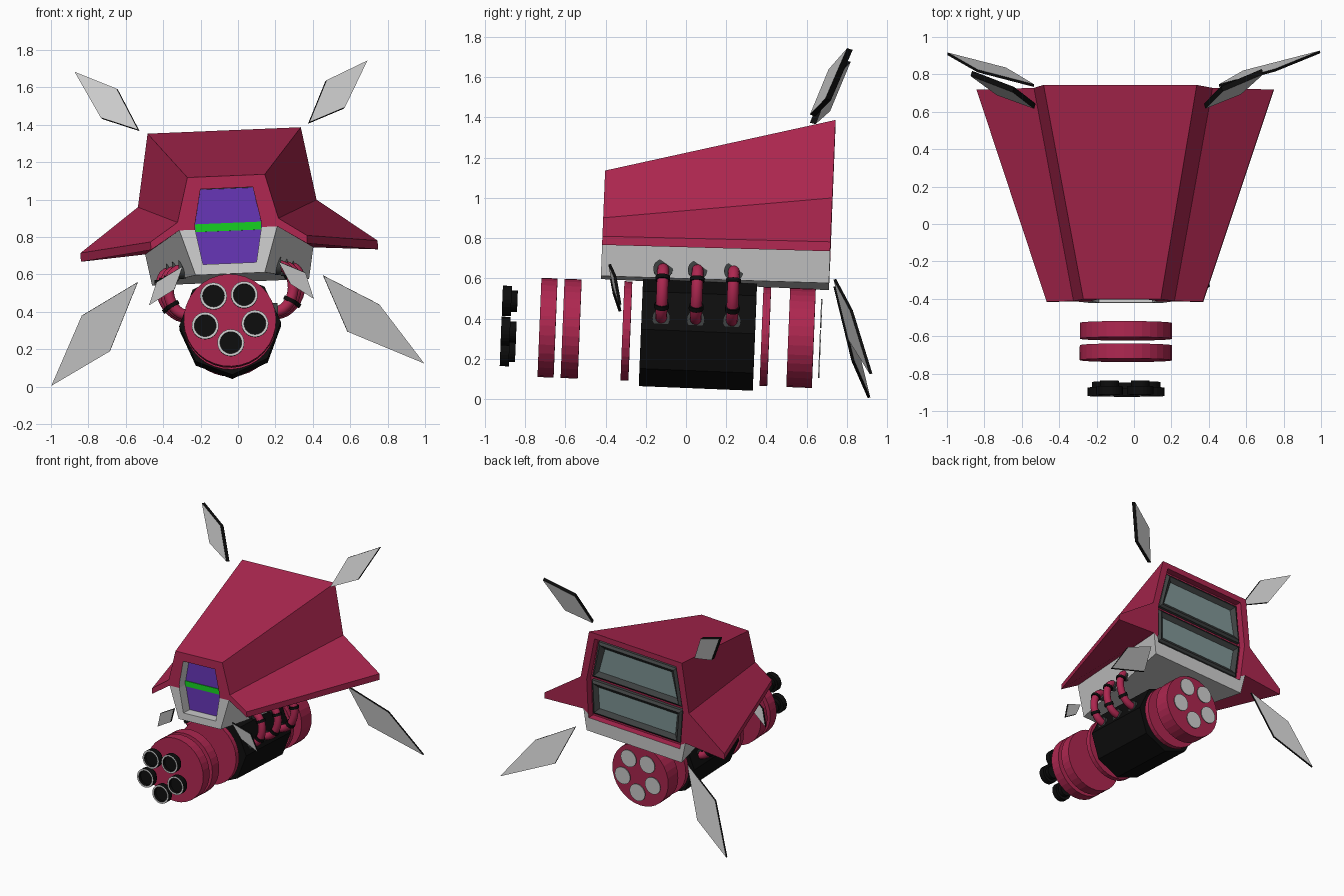
import bpy, bmesh, math
from mathutils import Matrix, Vector

if "Cube" in bpy.data.objects:
    bpy.data.objects.remove(bpy.data.objects["Cube"])

# Craft frame: slight roll and pitch
SHIP = (Matrix.Translation((-0.05, 0, 0.8)) @ Matrix.Rotation(math.radians(-2.4), 4, 'Y')
        @ Matrix.Rotation(math.radians(-2.3), 4, 'X'))


def material(name, r, g, b):
    m = bpy.data.materials.new(name)
    m.diffuse_color = (r, g, b, 1)
    m.use_nodes = True
    m.node_tree.nodes["Principled BSDF"].inputs["Base Color"].default_value = m.diffuse_color
    return m


RED = material("crimson", 0.42, 0.02, 0.08)
GRAY = material("light_gray", 0.62, 0.62, 0.62)
BLACK = material("black", 0.004, 0.004, 0.004)
DARK = material("dark_gray", 0.05, 0.055, 0.055)
GLASS = material("smoky_glass", 0.22, 0.31, 0.31)
PURPLE = material("purple", 0.13, 0.035, 0.46)
GREEN = material("green", 0.008, 0.62, 0.015)


def add_mesh(name, verts, faces, mats, matrix=SHIP):
    """faces: list of (vertex indices, material)"""
    bm = bmesh.new()
    vs = [bm.verts.new(matrix @ Vector(v)) for v in verts]
    for idx, mat in faces:
        bm.faces.new([vs[i] for i in idx]).material_index = mats.index(mat)
    bmesh.ops.recalc_face_normals(bm, faces=bm.faces)
    me = bpy.data.meshes.new(name)
    bm.to_mesh(me)
    bm.free()
    for m in mats:
        me.materials.append(m)
    ob = bpy.data.objects.new(name, me)
    bpy.context.collection.objects.link(ob)
    return ob


def loft(name, loops, band_mats, cap_mats, matrix=SHIP):
    """Skin closed loops one after another, one material per band, and cap both ends."""
    n = len(loops[0])
    verts = [p for loop in loops for p in loop]
    faces = [(list(range(n)), cap_mats[0]),
             (list(range(len(verts) - n, len(verts))), cap_mats[1])]
    for j, mat in enumerate(band_mats):
        for k in range(n):
            a, b = j * n + k, j * n + (k + 1) % n
            faces.append(((a, b, b + n, a + n), mat))
    mats = list(dict.fromkeys(list(band_mats) + list(cap_mats)))
    return add_mesh(name, verts, faces, mats, matrix)


def turned(name, cx, cz, profile, band_mats, cap_mats, sides=32):
    """Turn a (radius, y) profile around an axis along y."""
    loops = [[(cx + r * math.cos(math.tau * k / sides), y, cz + r * math.sin(math.tau * k / sides))
              for k in range(sides)] for r, y in profile]
    return loft(name, loops, band_mats, cap_mats)


def mirrored(half, y):
    """Right-hand (x, z) points plus their mirror image, as a loop at y."""
    return [(x, y, z) for x, z in half] + [(-x, y, z) for x, z in reversed(half)]


# Hull: roof corner, shoulder, wing tip, wing tip underside, wing root, keel
front = [(.207, .311), (.27, .073), (.418, -.025), (.418, -.068), (.262, .03), (.185, -.213)]
back = [(.41, .60), (.478, .209), (.795, -.023), (.795, -.07), (.45, -.045), (.42, -.213)]
front_hole = [(.14, .246), (.177, .06), (.177, .03), (.143, -.157)]
back_hole = [(.36, .555), (.425, .205), (.408, -.07), (.403, -.105)]
verts = mirrored(front, -.415) + mirrored(back, .72)
faces = []
for k in range(12):
    n = (k + 1) % 12
    faces.append(((k, n, n + 12, k + 12), GRAY if k in (4, 5, 6) else RED))
core = [0, 1, 4, 5, 6, 7, 10, 11]
for base, hole, y, depth_y, wall, floor in ((0, front_hole, -.415, -.335, GRAY, PURPLE),
                                            (12, back_hole, .72, .665, RED, RED)):
    h = len(verts)
    verts += mirrored(hole, y) + mirrored(hole, depth_y)
    for k in range(8):
        n = (k + 1) % 8
        faces.append(((base + core[k], base + core[n], h + n, h + k),
                      GRAY if k in (2, 3, 4) else RED))
        faces.append(((h + k, h + n, h + n + 8, h + k + 8), wall))
    faces.append((list(range(h + 8, h + 16)), floor))
    for wing in ((1, 2, 3, 4), (7, 8, 9, 10)):
        faces.append(([base + i for i in wing], RED))
add_mesh("hull", verts, faces, [RED, GRAY, PURPLE])

# Green stripe across the cockpit
stripe = [(.177, .062), (.175, .02)]
loft("cockpit_stripe", [mirrored(stripe, -.336), mirrored(stripe, -.342)], [GREEN], [GREEN, GREEN])

# Two framed rear windows
for name, z0, z1, w0, w1 in (("upper_window", .225, .525, .395, .345),
                             ("lower_window", -.075, .195, .385, .40)):
    outer = [(w1, z1), (w0, z0)]
    lip = [(w1 - .02, z1 - .018), (w0 - .02, z0 + .018)]
    inner = [(w1 - .05, z1 - .05), (w0 - .05, z0 + .05)]
    loft(name, [mirrored(outer, .66), mirrored(outer, .69), mirrored(lip, .705), mirrored(inner, .68)],
         [DARK] * 3, [DARK, GLASS])

# Engine: black octagonal block and crimson discs
EX, EZ = -.012, -.473
turned("engine_block", EX, EZ, [(.272, -.205), (.272, .362)], [BLACK], [BLACK, BLACK], 8)
for name, y0, y1 in (("front_ring", -.71, -.63), ("second_ring", -.595, -.51),
                     ("front_thin_ring", -.297, -.258), ("rear_thin_ring", .395, .433),
                     ("rear_drum", .528, .655)):
    turned(name, EX, EZ, [(.247, y0), (.247, y1)], [RED], [RED, RED])

# Five barrels in front, five exhaust plates behind
for k in range(5):
    a = math.radians(-90 + 72 * k)
    x, z = EX + .14 * math.cos(a), EZ + .012 + .14 * math.sin(a)
    turned(f"barrel_{k + 1}", x, z,
           [(.05, -.825), (.05, -.855), (.072, -.855), (.072, -.90), (.058, -.90), (.058, -.875)],
           [BLACK, BLACK, BLACK, GRAY, BLACK], [BLACK, BLACK], 24)
    turned(f"exhaust_{k + 1}", x, z, [(.068, .684), (.068, .69)], [GRAY], [GRAY, GRAY], 24)


def tube(name, path, radius, mat, sides=12):
    """Round tube along a path lying in an xz plane."""
    loops = []
    for i, p in enumerate(path):
        t = (path[min(i + 1, len(path) - 1)] - path[max(i - 1, 0)]).normalized()
        u, v = Vector((0, 1, 0)), t.cross(Vector((0, 1, 0)))
        loops.append([p + radius * (u * math.cos(math.tau * k / sides) + v * math.sin(math.tau * k / sides))
                      for k in range(sides)])
    ob = loft(name, loops, [mat] * (len(path) - 1), [mat, mat])
    for poly in ob.data.polygons:
        poly.use_smooth = len(poly.vertices) == 4


# Fuel pipes with collars and clamps, three on each side
for side, label in ((1, "right"), (-1, "left")):
    for i, (y, xh) in enumerate(((-.107, .262), (.065, .296), (.245, .33))):
        def point(t):
            x = xh + (.235 - xh) * t + .085 * math.sin(math.pi * t)
            return Vector((side * x, y, -.29 + .122 * math.cos(math.pi * t)))
        tube(f"{label}_pipe_{i + 1}", [point(k / 14) for k in range(15)], .029, RED)
        for n, t in enumerate((.3, .68)):
            tube(f"{label}_clamp_{i + 1}_{n + 1}", [point(t - .03), point(t + .03)], .037, BLACK)
        for part, t, r in (("hull_collar", 0, .049), ("engine_collar", 1, .045)):
            c = point(t)
            out = Vector((side * .012, 0, 0))
            tube(f"{label}_{part}_{i + 1}", [c - out * 2, c + out], r, DARK, 20)


def fin(name, pts, y0, y1, thick):
    """Four-cornered plate in world space, y running from root (first) to tip (third)."""
    root, tip = Vector(pts[0]), Vector(pts[2])
    d = tip - root
    ps = []
    for p in pts:
        s = (Vector(p) - root).dot(d) / d.length_squared
        ps.append(Vector((p[0], y0 + (y1 - y0) * s, p[1])))
    n = (ps[2] - ps[0]).cross(ps[3] - ps[1]).normalized() * thick / 2
    loft(name, [[p - n for p in ps], [p + n for p in ps]], [BLACK], [GRAY, GRAY], Matrix())


# Floating fins around the tail and below the nose
fin("upper_left_fin", [(-.53, 1.37), (-.645, 1.59), (-.87, 1.68), (-.73, 1.435)], .63, .805, .03)
fin("upper_right_fin", [(.378, 1.41), (.47, 1.635), (.688, 1.74), (.568, 1.49)], .63, .815, .03)
fin("lower_left_fin", [(-.535, .56), (-.835, .38), (-.997, .006), (-.685, .19)], .74, .91, .014)
fin("lower_right_fin", [(.455, .595), (.755, .44), (.995, .125), (.585, .295)], .74, .92, .014)
fin("nose_left_fin", [(-.295, .645), (-.435, .56), (-.475, .436), (-.34, .52)], -.38, -.328, .014)
fin("nose_right_fin", [(.215, .67), (.36, .61), (.405, .47), (.28, .55)], -.38, -.328, .014)
